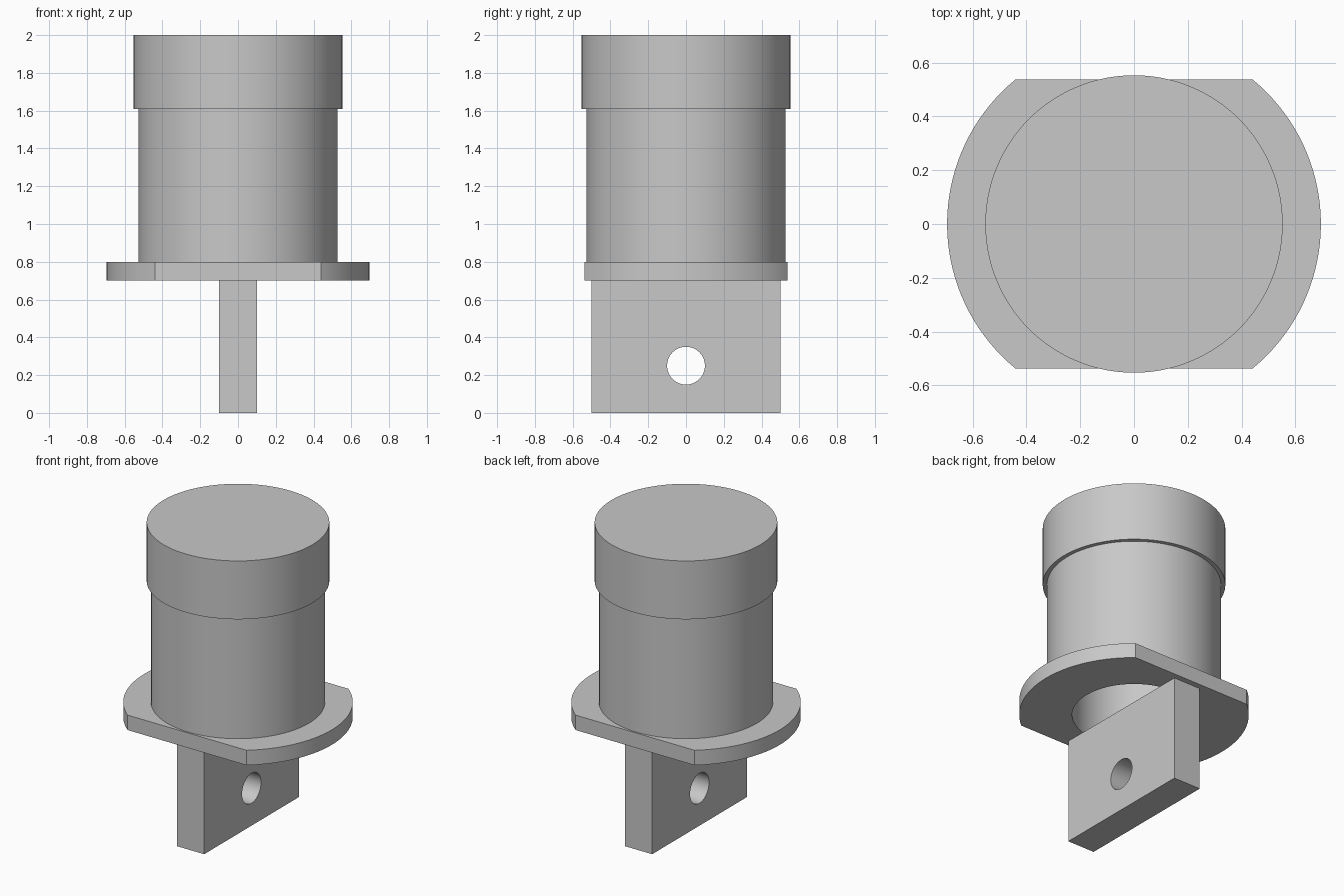
import bpy
import math

default = bpy.data.objects.get("Cube")
if default:
    bpy.data.objects.remove(default, do_unlink=True)

# Single plain grey material
grey = bpy.data.materials.new("plain grey")
grey.use_nodes = True
colour = (0.58, 0.58, 0.58, 1)
grey.diffuse_color = colour
grey.node_tree.nodes["Principled BSDF"].inputs["Base Color"].default_value = colour

SEGMENTS = 128
BORE_RADIUS = 0.375
BORE_TOP = 1.62


def cylinder(name, radius, z0, z1):
    bpy.ops.mesh.primitive_cylinder_add(
        vertices=SEGMENTS, radius=radius, depth=z1 - z0, location=(0, 0, (z0 + z1) / 2))
    obj = bpy.context.object
    obj.name = name
    obj.data.materials.append(grey)
    return obj


def box(name, size, z0):
    bpy.ops.mesh.primitive_cube_add(size=1, location=(0, 0, z0 + size[2] / 2))
    obj = bpy.context.object
    obj.name = name
    obj.scale = size
    bpy.ops.object.transform_apply(location=False, rotation=False, scale=True)
    obj.data.materials.append(grey)
    return obj


def cut(obj, cutter, operation="DIFFERENCE"):
    """Apply a boolean and discard the cutter."""
    cutter.hide_render = True
    mod = obj.modifiers.new("cut", "BOOLEAN")
    mod.operation = operation
    mod.solver = "EXACT"
    mod.object = cutter
    bpy.context.view_layer.objects.active = obj
    bpy.ops.object.modifier_apply(modifier=mod.name)
    bpy.data.objects.remove(cutter, do_unlink=True)


# Cap and main barrel
cap = cylinder("cap", 0.553, 1.61, 2.0)
barrel = cylinder("barrel", 0.527, 0.75, 1.65)

# Flange disc with two flats, front and back
flange = cylinder("flange", 0.695, 0.7, 0.8)
cut(flange, box("flat_cutter", (2, 1.076, 1), 0.3), "INTERSECT")

# Blind bore rising from the underside
for part in (barrel, flange):
    cut(part, cylinder("bore_cutter", BORE_RADIUS, 0.5, BORE_TOP))

# Mounting tab with a cross hole
tab = box("mounting_tab", (0.2, 1.0, 0.7), 0)
pin = cylinder("pin_cutter", 0.1, -0.5, 0.5)
pin.rotation_euler = (0, math.pi / 2, 0)
pin.location = (0, 0, 0.25)
bpy.context.view_layer.update()
cut(tab, pin)

# Smooth round walls, sharp rims
bpy.ops.object.select_all(action="DESELECT")
for part in (cap, barrel, flange, tab):
    part.select_set(True)
bpy.context.view_layer.objects.active = cap
bpy.ops.object.shade_smooth_by_angle(angle=math.radians(30))
